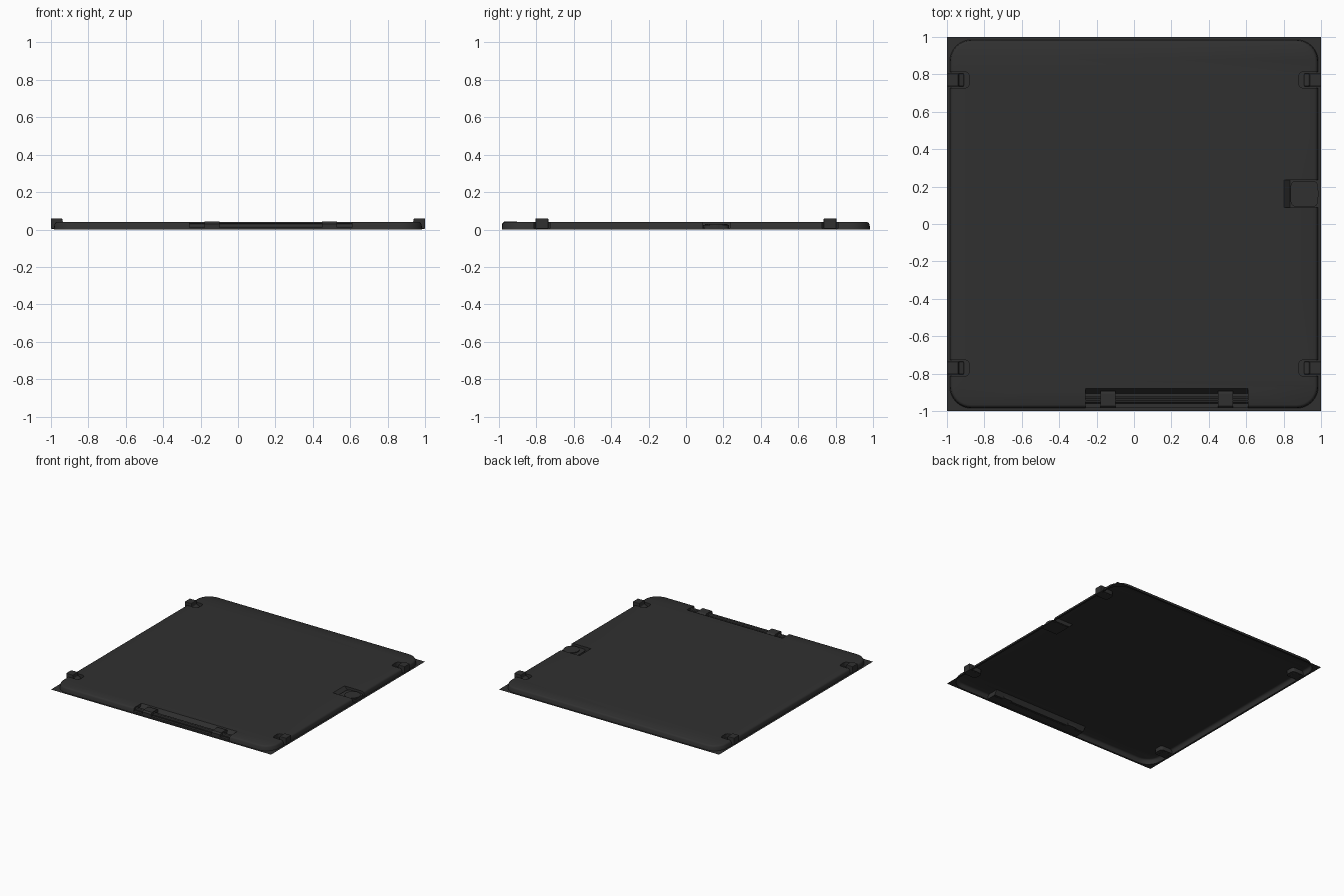
import bpy, bmesh, math
from mathutils import Vector, Matrix

if "Cube" in bpy.data.objects:
    bpy.data.objects.remove(bpy.data.objects["Cube"])

mat = bpy.data.materials.new("dark_grey")
mat.diffuse_color = (0.03, 0.03, 0.03, 1)
mat.use_nodes = True
mat.node_tree.nodes["Principled BSDF"].inputs["Base Color"].default_value = mat.diffuse_color


def finish(name, bm, smooth=False):
    bmesh.ops.recalc_face_normals(bm, faces=bm.faces)
    me = bpy.data.meshes.new(name)
    bm.to_mesh(me)
    bm.free()
    me.materials.append(mat)
    ob = bpy.data.objects.new(name, me)
    bpy.context.collection.objects.link(ob)
    if smooth:
        bpy.context.view_layer.objects.active = ob
        bpy.ops.object.select_all(action='DESELECT')
        ob.select_set(True)
        bpy.ops.object.shade_smooth_by_angle(angle=math.radians(35))
    return ob


def prism(name, profile, axis, a, b, bevel=0.0):
    """Profile in the two other axes, extruded along axis from a to b."""
    def place(p, t):
        c = list(p)
        c.insert(axis, t)
        return c
    bm = bmesh.new()
    face = bm.faces.new([bm.verts.new(place(p, a)) for p in profile])
    ext = bmesh.ops.extrude_face_region(bm, geom=[face])
    for v in ext['geom']:
        if isinstance(v, bmesh.types.BMVert):
            v.co[axis] = b
    if bevel:
        bmesh.ops.bevel(bm, geom=bm.edges[:], offset=bevel, segments=2,
                        profile=0.5, affect='EDGES')
    return finish(name, bm)


def round_rect(x0, x1, y0, y1, r, n=8):
    pts = []
    for k, (cx, cy) in enumerate([(x1 - r, y1 - r), (x0 + r, y1 - r),
                                  (x0 + r, y0 + r), (x1 - r, y0 + r)]):
        for i in range(n + 1):
            t = math.pi / 2 * (k + i / n)
            pts.append((cx + r * math.cos(t), cy + r * math.sin(t)))
    return pts


def cylinder(name, r, depth, n, matrix):
    bm = bmesh.new()
    bmesh.ops.create_cone(bm, cap_ends=True, segments=n, radius1=r, radius2=r,
                          depth=depth, matrix=matrix)
    return finish(name, bm, n > 12)


# Rounded panel: stacked outlines with a softened top edge
N = 8
bm = bmesh.new()
rings = []
for inset, z in [(0, 0), (0.004, 0.028), (0.009, 0.036), (0.018, 0.04)]:
    h = 0.985 - inset
    rings.append([bm.verts.new((x, y, z)) for x, y in
                  round_rect(-h, h, -h, h, 0.115 - inset, N)])
for lo, hi in zip(rings, rings[1:]):
    for i in range(len(lo)):
        j = (i + 1) % len(lo)
        bm.faces.new((lo[i], lo[j], hi[j], hi[i]))
bm.faces.new(rings[-1])
bm.faces.new(rings[0])
panel = finish("panel", bm)

# Pockets for the hinge, latch and four clips
cutters = [
    prism("hinge_cutter", [(-0.867, 0.06), (-0.905, 0.005), (-1.1, 0.005),
                           (-1.1, 0.06)], 0, -0.26, 0.61),
    prism("latch_cutter", [(0.782, 0.06), (0.835, 0.008), (1.1, 0.008),
                           (1.1, 0.06)], 1, 0.087, 0.236),
]
for sx in (-1, 1):
    for sy in (-1, 1):
        pts = [(sx * x, y) for x, y in
               round_rect(0.88, 1.1, sy * 0.77 - 0.043, sy * 0.77 + 0.043, 0.025, 4)]
        cutters.append(prism("clip_cutter", pts, 2, 0.006, 0.08))
for c in cutters:
    c.hide_render = True
    m = panel.modifiers.new("pocket", 'BOOLEAN')
    m.operation = 'DIFFERENCE'
    m.solver = 'EXACT'
    m.object = c
bpy.context.view_layer.update()
dg = bpy.context.evaluated_depsgraph_get()
bm = bmesh.new()
bm.from_mesh(bpy.data.meshes.new_from_object(panel.evaluated_get(dg)))
# Open underside
under = [f for f in bm.faces if all(abs(v.co.z) < 1e-4 for v in f.verts)]
bmesh.ops.delete(bm, geom=under, context='FACES')
panel.modifiers.clear()
bm.to_mesh(panel.data)
bm.free()
panel.data.materials.clear()
panel.data.materials.append(mat)
for c in cutters:
    bpy.data.objects.remove(c)
bpy.context.view_layer.objects.active = panel
bpy.ops.object.select_all(action='DESELECT')
panel.select_set(True)
bpy.ops.object.shade_smooth_by_angle(angle=math.radians(35))

# Thin square flange around the foot of the panel
bm = bmesh.new()
inner = [bm.verts.new((x, y, 0)) for x, y in
         round_rect(-0.985, 0.985, -0.985, 0.985, 0.115, N)]
corners = [bm.verts.new((x, y, 0)) for x, y in [(1, 1), (-1, 1), (-1, -1), (1, -1)]]
for k in range(4):
    s = k * (N + 1)
    for i in range(N):
        bm.faces.new((corners[k], inner[s + i + 1], inner[s + i]))
    bm.faces.new((corners[k], corners[(k + 1) % 4],
                  inner[(s + N + 1) % len(inner)], inner[s + N]))
flange = finish("flange", bm)
if flange.data.polygons[0].normal.z < 0:
    flange.data.flip_normals()

# Edge clips: L-shaped, tall at the outside
for sx in (-1, 1):
    for sy in (-1, 1):
        prof = [(sx * x, z) for x, z in
                [(1, 0.004), (1, 0.06), (0.94, 0.06), (0.935, 0.03),
                 (0.91, 0.022), (0.91, 0.004)]]
        prism("edge_clip", prof, 1, sy * 0.77 - 0.034, sy * 0.77 + 0.034, 0.004)

# Hinge: stepped rail, rod and two knuckles
prism("hinge_rail", [(-0.985, 0.003), (-0.985, 0.012), (-0.965, 0.012),
                     (-0.965, 0.02), (-0.92, 0.02), (-0.92, 0.003)], 0, -0.26, 0.61)
cylinder("hinge_rod", 0.014, 0.87, 8,
         Matrix.Translation((0.175, -0.945, 0.02)) @ Matrix.Rotation(math.pi / 2, 4, 'Y'))
for x in (-0.14, 0.488):
    prism("hinge_knuckle", [(-0.985, 0.003), (-0.985, 0.03), (-0.972, 0.042),
                            (-0.905, 0.042), (-0.893, 0.034), (-0.893, 0.003)],
          0, x - 0.04, x + 0.04)

# Latch: low block with a round button
prism("latch_block", round_rect(0.837, 0.985, 0.092, 0.231, 0.03, 4), 2, 0.004, 0.023)
cylinder("latch_button", 0.06, 0.022, 24, Matrix.Translation((0.928, 0.162, 0.019)))
